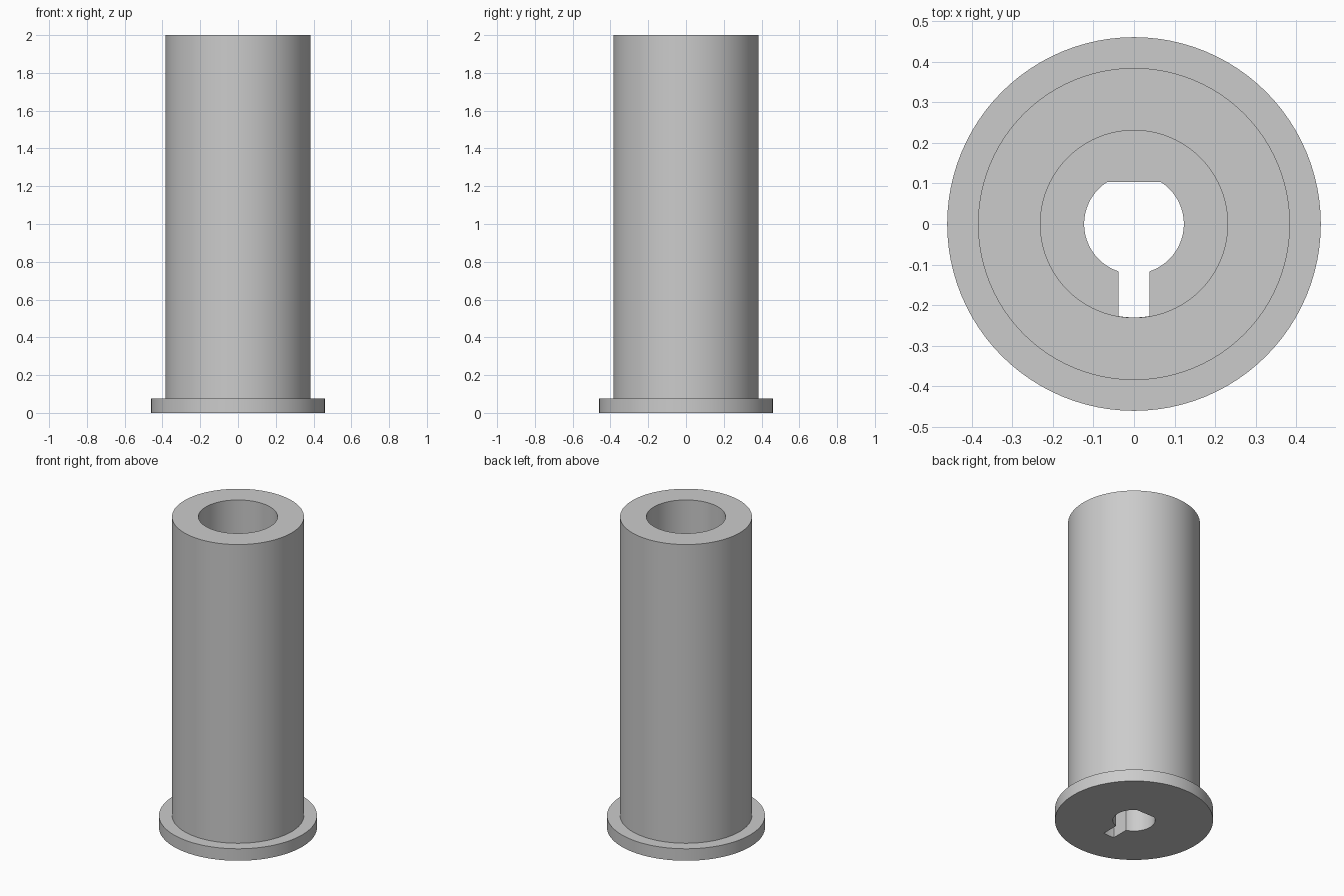
import bpy
import bmesh
from math import sin, cos, asin, pi, radians

cube = bpy.data.objects.get("Cube")
if cube:
    bpy.data.objects.remove(cube, do_unlink=True)

SEGMENTS = 96
HEIGHT = 2.0
FLANGE_R, FLANGE_H = 0.461, 0.077
TUBE_R, BORE_R = 0.385, 0.231
FLOOR_Z = 0.65                      # top of the keyed base inside the tube
HOLE_R, FLAT_Y, SLOT_HALF = 0.123, 0.104, 0.038

grey = bpy.data.materials.new("plain grey")
grey.use_nodes = True
colour = (0.6, 0.6, 0.6, 1)
grey.diffuse_color = colour
grey.node_tree.nodes["Principled BSDF"].inputs["Base Color"].default_value = colour


def arc(radius, start, end, steps):
    angles = [start + (end - start) * i / steps for i in range(steps + 1)]
    return [(radius * cos(a), radius * sin(a)) for a in angles]


def circle(radius):
    return arc(radius, 0, 2 * pi, SEGMENTS)[:-1]


def stack(name, sections):
    """Solid skinned through (outline, z) sections with equal point counts."""
    bm = bmesh.new()
    rings = [[bm.verts.new((x, y, z)) for x, y in outline] for outline, z in sections]
    bm.faces.new(rings[0])
    bm.faces.new(rings[-1])
    for low, high in zip(rings, rings[1:]):
        for i in range(len(low)):
            j = (i + 1) % len(low)
            bm.faces.new((low[i], low[j], high[j], high[i]))
    bmesh.ops.recalc_face_normals(bm, faces=bm.faces)
    mesh = bpy.data.meshes.new(name)
    bm.to_mesh(mesh)
    bm.free()
    mesh.materials.append(grey)
    obj = bpy.data.objects.new(name, mesh)
    bpy.context.collection.objects.link(obj)
    return obj


# Flanged sleeve
sleeve = stack("flanged_sleeve", [
    (circle(FLANGE_R), 0), (circle(FLANGE_R), FLANGE_H),
    (circle(TUBE_R), FLANGE_H), (circle(TUBE_R), HEIGHT)])

# Wide bore from the top
bore = stack("bore_cutter", [(circle(BORE_R), FLOOR_Z), (circle(BORE_R), HEIGHT + 0.1)])

# Keyed hole: round, flat at the back, slot at the front
right = arc(HOLE_R, asin(SLOT_HALF / HOLE_R) - pi / 2, asin(FLAT_Y / HOLE_R), 36)
left = [(-x, y) for x, y in reversed(right)]
slot_r = BORE_R - 0.0005
spread = asin(SLOT_HALF / slot_r)
slot_end = arc(slot_r, -pi / 2 - spread, -pi / 2 + spread, 6)
outline = right + left + slot_end
keyhole = stack("keyhole_cutter", [(outline, -0.1), (outline, FLOOR_Z + 0.05)])

# Cut both openings
bpy.ops.object.select_all(action='DESELECT')
sleeve.select_set(True)
bpy.context.view_layer.objects.active = sleeve
for cutter in (bore, keyhole):
    cutter.hide_render = True
    cut = sleeve.modifiers.new(cutter.name, 'BOOLEAN')
    cut.operation = 'DIFFERENCE'
    cut.solver = 'EXACT'
    cut.object = cutter
    bpy.ops.object.modifier_apply(modifier=cut.name)
    bpy.data.objects.remove(cutter, do_unlink=True)

bpy.ops.object.shade_smooth_by_angle(angle=radians(30))
